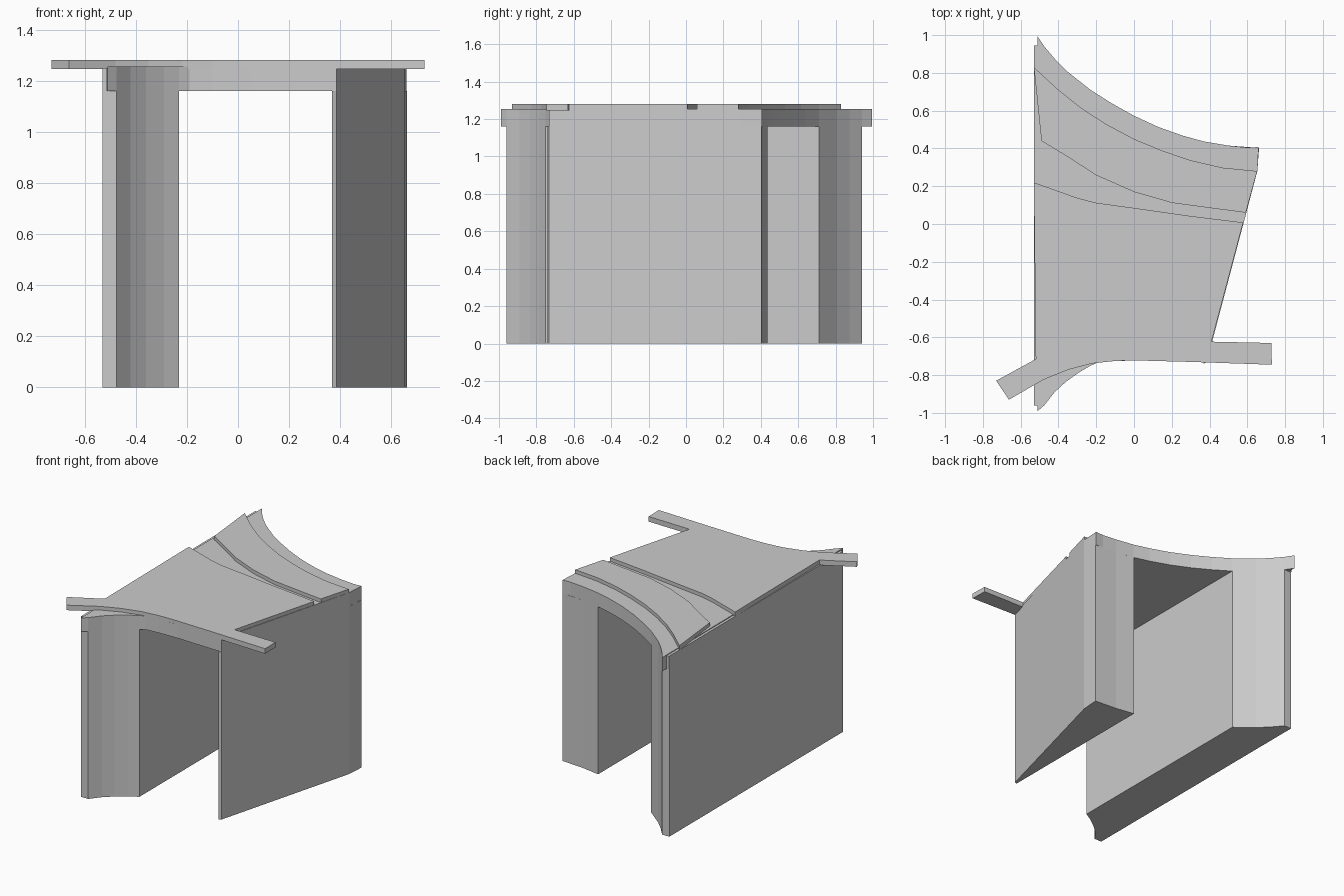
import bpy, bmesh


def slab(name, outline, z0, z1):
    """Extrude a plan outline between two heights."""
    bm = bmesh.new()
    base = bm.faces.new([bm.verts.new((x, y, z0)) for x, y in outline])
    ext = bmesh.ops.extrude_face_region(bm, geom=[base], use_keep_orig=True)
    for v in ext["geom"]:
        if isinstance(v, bmesh.types.BMVert):
            v.co.z = z1
    bmesh.ops.recalc_face_normals(bm, faces=bm.faces[:])
    mesh = bpy.data.meshes.new(name)
    bm.to_mesh(mesh)
    bm.free()
    obj = bpy.data.objects.new(name, mesh)
    bpy.context.collection.objects.link(obj)
    return obj


DECK_BOTTOM, DECK_TOP, ROAD_TOP = 1.16, 1.255, 1.28

# Shared plan curves, left to right
back_curve = [(-0.475, 0.94), (-0.42, 0.875), (-0.35, 0.805), (-0.23, 0.71)]
back_rest = [(-0.12, 0.64), (0, 0.573), (0.13, 0.513), (0.26, 0.467),
             (0.37, 0.437), (0.5, 0.415), (0.6, 0.405), (0.66, 0.407)]
front_curve = [(-0.475, -0.96), (-0.42, -0.89), (-0.36, -0.835),
               (-0.29, -0.785), (-0.23, -0.75)]
front_rest = [(-0.19, -0.733), (-0.1, -0.725), (0.05, -0.722), (0.385, -0.732)]

# Left abutment wall with curved ends, and its upright outer skin
slab("left_wall", [(-0.53, 0.94)] + back_curve + front_curve[::-1]
     + [(-0.53, -0.96)], 0, DECK_BOTTOM)
slab("left_wall_parapet", [(-0.53, 0.945), (-0.512, 0.945), (-0.512, -0.96),
                           (-0.53, -0.96)], DECK_BOTTOM, 1.25)

# Right abutment wall, a tapering wedge
slab("right_wall", [(0.367, -0.74), (0.385, -0.732), (0.653, 0.28),
                    (0.662, 0.403), (0.5, 0.415), (0.367, 0.437)],
     0, DECK_BOTTOM)

# Bridge deck
slab("deck", [(-0.512, 0.995)] + back_curve + back_rest + [(0.653, 0.28)]
     + front_rest[::-1] + front_curve[::-1] + [(-0.51, -0.99)],
     DECK_BOTTOM, DECK_TOP)

# Raised strip along the back
slab("back_strip", [(-0.53, 0.83), (-0.4, 0.71), (-0.28, 0.615), (-0.15, 0.53),
                    (0, 0.45), (0.15, 0.388), (0.3, 0.337), (0.47, 0.298),
                    (0.652, 0.28), (0.592, 0.06), (0.4, 0.085), (0.2, 0.112),
                    (0, 0.17), (-0.2, 0.258), (-0.35, 0.355), (-0.49, 0.44)],
     1.245, ROAD_TOP)

# Main roadway with the two projecting arms
slab("roadway", [(-0.53, 0.22), (-0.3, 0.138), (-0.2, 0.112), (0, 0.085),
                 (0.3, 0.042), (0.578, 0.008), (0.41, -0.623), (0.727, -0.63),
                 (0.73, -0.745), (0.3, -0.73), (0, -0.722), (-0.1, -0.725),
                 (-0.22, -0.738), (-0.35, -0.772), (-0.48, -0.825),
                 (-0.662, -0.93), (-0.73, -0.83), (-0.52, -0.715)],
     1.245, ROAD_TOP)
